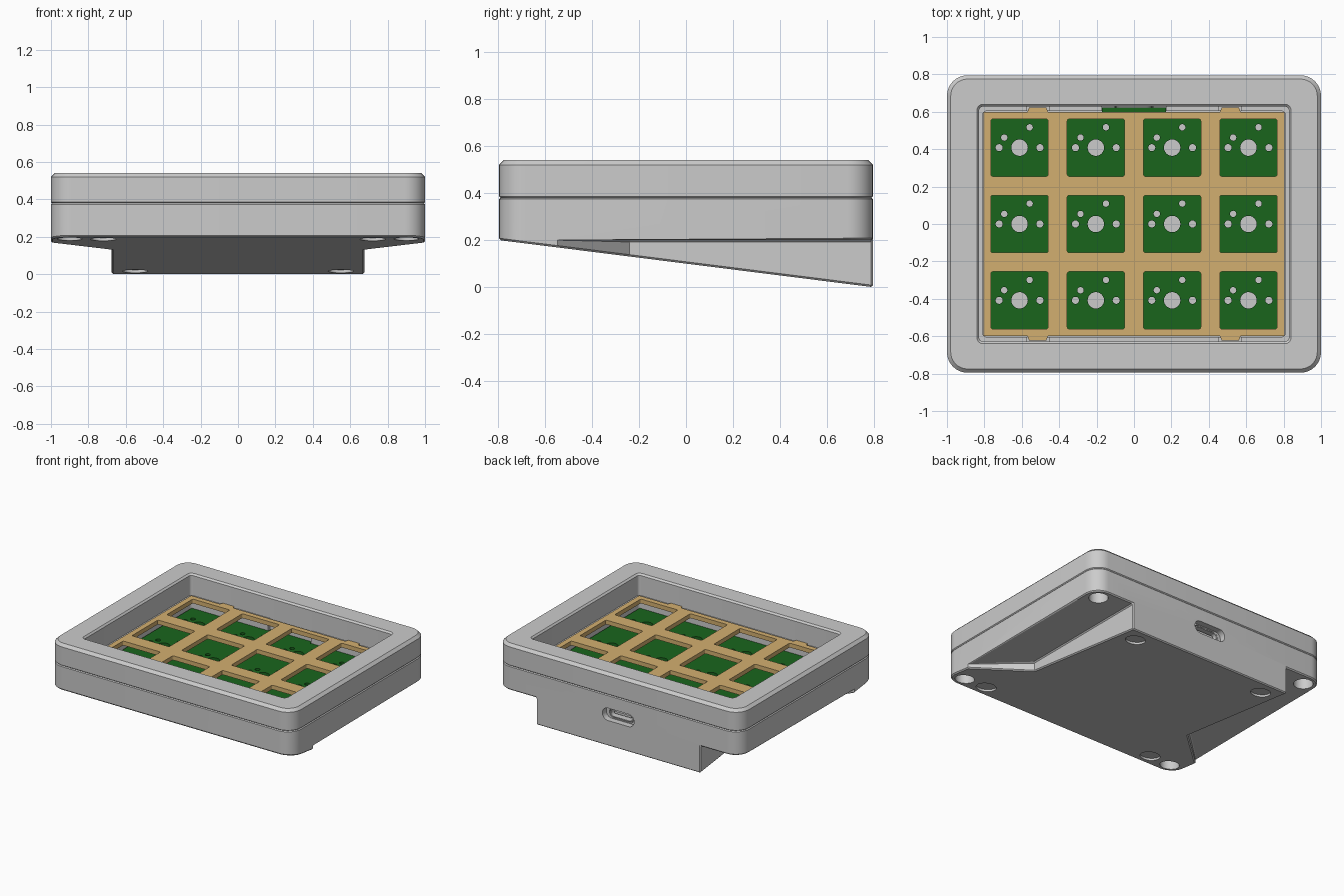
import bpy, bmesh, math
from mathutils import Matrix

if "Cube" in bpy.data.objects:
    bpy.data.objects.remove(bpy.data.objects["Cube"])


def ring(hx, hy, r, seg=8):
    """Rounded rectangle outline, counter-clockwise."""
    pts = []
    for sx, sy, a0 in ((1, 1, 0), (-1, 1, 90), (-1, -1, 180), (1, -1, 270)):
        for i in range(seg + 1):
            a = math.radians(a0 + 90 * i / seg)
            pts.append((sx * (hx - r) + r * math.cos(a), sy * (hy - r) + r * math.sin(a)))
    return pts


def circle(cx, cy, r, n=24):
    return [(cx + r * math.cos(2 * math.pi * i / n), cy + r * math.sin(2 * math.pi * i / n)) for i in range(n)]


def box(cx, cy, hx, hy):
    return [(cx - hx, cy - hy), (cx + hx, cy - hy), (cx + hx, cy + hy), (cx - hx, cy + hy)]


def loft(name, stacks, matrix=None, color=None):
    """Each stack is a list of (outline, z) layers skinned into a closed solid."""
    bm = bmesh.new()
    for layers in stacks:
        rows = [[bm.verts.new((x, y, z)) for x, y in o] for o, z in layers]
        n = len(rows[0])
        for a, b in zip(rows, rows[1:]):
            for i in range(n):
                j = (i + 1) % n
                bm.faces.new((a[i], a[j], b[j], b[i]))
        bm.faces.new(rows[0][::-1])
        bm.faces.new(rows[-1])
    bmesh.ops.recalc_face_normals(bm, faces=bm.faces)
    if matrix:
        bm.transform(matrix)
    me = bpy.data.meshes.new(name)
    bm.to_mesh(me)
    bm.free()
    ob = bpy.data.objects.new(name, me)
    bpy.context.collection.objects.link(ob)
    if color:
        mat = bpy.data.materials.new(name + "_color")
        mat.diffuse_color = color
        mat.use_nodes = True
        mat.node_tree.nodes["Principled BSDF"].inputs["Base Color"].default_value = mat.diffuse_color
        me.materials.append(mat)
    return ob


def prism(name, outlines, z0, z1, matrix=None, color=None):
    return loft(name, [[(o, z0), (o, z1)] for o in outlines], matrix, color)


def apply(ob, mod):
    bpy.context.view_layer.objects.active = ob
    bpy.ops.object.modifier_apply(modifier=mod.name)


def cut(ob, *cutters):
    for c in cutters:
        m = ob.modifiers.new("cut", 'BOOLEAN')
        m.operation, m.solver, m.object = 'DIFFERENCE', 'EXACT', c
        apply(ob, m)
        bpy.data.objects.remove(c)


def smooth(ob):
    bpy.ops.object.select_all(action='DESELECT')
    ob.select_set(True)
    bpy.context.view_layer.objects.active = ob
    bpy.ops.object.shade_smooth_by_angle(angle=math.radians(25))


W, D, R = 1.0, 0.795, 0.11
tilt = math.atan2(0.2, 2 * D)
slope = Matrix.Translation((0, -D, 0.2)) @ Matrix.Rotation(-tilt, 4, 'X')
port = Matrix.Translation((0, 0, 0.235)) @ Matrix.Rotation(-math.pi / 2, 4, 'X')

# Top frame with chamfered rim and rectangular opening
top = loft("top_frame", [[(ring(W - i, D - i, R - i), z) for z, i in
                          ((0.38, 0.006), (0.386, 0), (0.52, 0), (0.54, 0.02))]])
cut(top, loft("opening", [[(ring(0.828 + i, 0.628 + i, 0.02 + i, 4), z) for z, i in
                           ((0.3, 0), (0.528, 0), (0.55, 0.022))]]))
smooth(top)

# Bottom case: sloped underside, with the rear side wings cut up to z = 0.2
base = loft("bottom_case", [[(ring(W - i, D - i, R - i), z) for z, i in
                             ((-0.1, 0), (0.374, 0), (0.38, 0.006))]])
cut(base, prism("slope_cut", [box(0, 1, 2, 2)], -1, 0, slope))
wing = [(0.675, 1), (0.675, -0.24), (1.2, -0.735), (1.2, 1)]
cut(base, prism("wing_cut", [wing, [(-x, y) for x, y in wing]], -0.3, 0.2))
bev = base.modifiers.new("edge", 'BEVEL')
bev.width, bev.segments, bev.limit_method = 0.008, 1, 'ANGLE'
bev.angle_limit = math.radians(60)
apply(base, bev)

# Cavity, plate tab notches, screw holes, foot recesses and port
cut(base,
    prism("cavity", [ring(0.808, 0.604, 0.02, 4)], 0.23, 0.5),
    prism("tab_notch", [box(sx * 0.515, sy * 0.61, 0.06, 0.018) for sx in (-1, 1) for sy in (-1, 1)], 0.35, 0.5),
    prism("board_notch", [box(0, 0.6, 0.175, 0.028)], 0.24, 0.5),
    prism("screw_holes", [circle(sx * 0.9, sy * 0.7, 0.066, 32) for sx in (-1, 1) for sy in (-1, 1)], 0, 0.31),
    prism("foot_recess", [circle(sx * x, (y + D) / math.cos(tilt), 0.068, 32)
                          for sx in (-1, 1) for x, y in ((0.72, -0.69), (0.55, 0.67))], -0.05, 0.015, slope),
    prism("port_outer", [ring(0.13, 0.046, 0.045)], 0.75, 1, port),
    prism("port_inner", [ring(0.103, 0.039, 0.038)], 0.54, 0.9, port))
smooth(base)

# Connector shell and tongue
shell = prism("connector_shell", [ring(0.096, 0.033, 0.032)], 0.58, 0.755, port)
cut(shell, prism("shell_cut", [ring(0.088, 0.025, 0.024)], 0.62, 0.9, port))
smooth(shell)
prism("connector_tongue", [box(0, 0, 0.07, 0.008)], 0.61, 0.74, port)

keys = [((i - 1.5) * 0.408, (j - 1) * 0.408) for i in range(4) for j in range(3)]

# Key plate with four tabs and square openings
half = [(-0.805, -0.6)]
for x in (-0.515, 0.515):
    half += [(x - 0.055, -0.6), (x - 0.045, -0.624), (x + 0.045, -0.624), (x + 0.055, -0.6)]
half.append((0.805, -0.6))
outline = half + [(-x, -y) for x, y in half]
plate = prism("key_plate", [outline], 0.36, 0.392, color=(0.65, 0.43, 0.16, 1))
squares = [[(x + cx, y + cy) for x, y in ring(0.153, 0.153, 0.01, 3)] for cx, cy in keys]
cut(plate, prism("key_openings", squares, 0.3, 0.5))
smooth(plate)

# Circuit board with rear tongue and switch holes
board_outline = [(-0.8, -0.6), (0.8, -0.6), (0.8, 0.6), (0.17, 0.6),
                 (0.17, 0.624), (-0.17, 0.624), (-0.17, 0.6), (-0.8, 0.6)]
board = prism("circuit_board", [board_outline], 0.267, 0.3, color=(0.01, 0.13, 0.012, 1))
holes = [circle(cx + dx, cy + dy, r) for cx, cy in keys for dx, dy, r in
         ((0, 0, 0.044), (-0.109, 0, 0.019), (0.109, 0, 0.019), (-0.082, 0.054, 0.017), (0.054, 0.109, 0.017))]
cut(board, prism("switch_holes", holes, 0.2, 0.4))
smooth(board)
